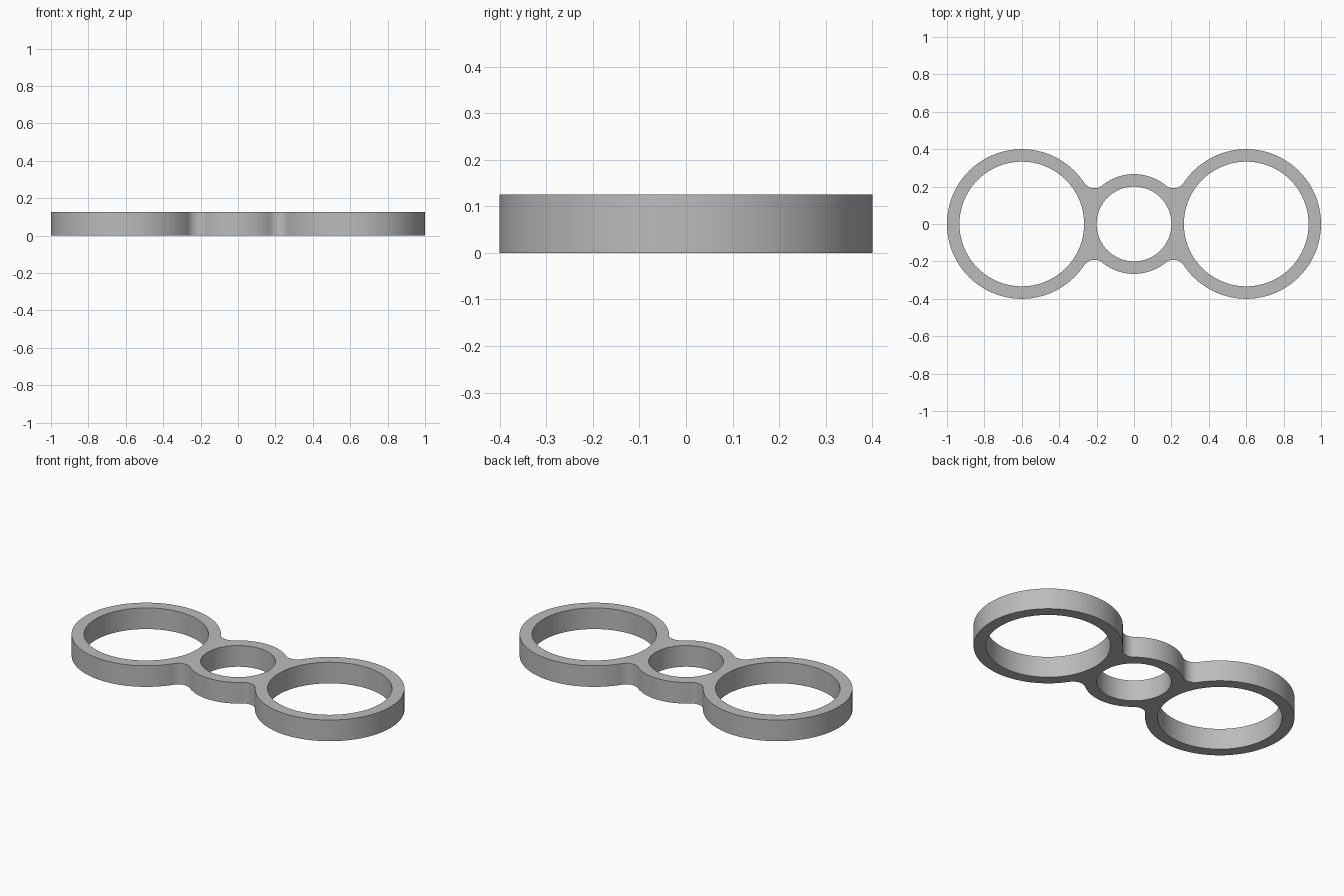
import bpy, bmesh
from math import sin, cos, sqrt, atan2, pi, tau

cube = bpy.data.objects.get("Cube")
if cube:
    bpy.data.objects.remove(cube, do_unlink=True)

HEIGHT = 0.125
SPACING = 0.6                        # side ring centres at +/- SPACING
SIDE_R, MID_R, WALL = 0.4, 0.2667, 0.0667
FILLET = 0.0667

# Centre of the fillet touching the middle and side rings
a, b = MID_R + FILLET, SIDE_R + FILLET
fx = (SPACING**2 + a * a - b * b) / (2 * SPACING)
fy = sqrt(a * a - fx * fx)
mid_ang = atan2(fy, fx)
side_ang = atan2(fy, fx - SPACING)


def arc(cx, cy, r, start, end, n):
    return [(cx + r * cos(start + (end - start) * i / n),
             cy + r * sin(start + (end - start) * i / n)) for i in range(n + 1)]


# Quarter of the outline, from the right tip to the top of the middle ring
quarter = arc(SPACING, 0, SIDE_R, 0, side_ang, 48)
quarter += arc(fx, fy, FILLET, side_ang - pi, mid_ang - pi, 16)[1:]
quarter += arc(0, 0, MID_R, mid_ang, pi / 2, 16)[1:]
half = quarter + [(-x, y) for x, y in quarter[-2::-1]]
outline = half + [(x, -y) for x, y in half[-2:0:-1]]

# Outline and three round holes
loops = [outline]
for cx, r in ((-SPACING, SIDE_R), (0, MID_R), (SPACING, SIDE_R)):
    loops.append(arc(cx, 0, r - WALL, 0, tau, 96)[:-1])

bm = bmesh.new()
edges = []
for loop in loops:
    vs = [bm.verts.new((x, y, 0)) for x, y in loop]
    edges += [bm.edges.new((v, vs[i - 1])) for i, v in enumerate(vs)]
bmesh.ops.triangle_fill(bm, edges=edges, use_beauty=True, normal=(0, 0, 1))

# Raise the flat plate into a solid
top = bmesh.ops.extrude_face_region(bm, geom=bm.faces[:], use_keep_orig=True)["geom"]
bmesh.ops.translate(bm, vec=(0, 0, HEIGHT),
                    verts=[v for v in top if isinstance(v, bmesh.types.BMVert)])
bmesh.ops.recalc_face_normals(bm, faces=bm.faces[:])
mesh = bpy.data.meshes.new("triple_ring_frame")
bm.to_mesh(mesh)
bm.free()

frame = bpy.data.objects.new("triple_ring_frame", mesh)
bpy.context.collection.objects.link(frame)

# Plain grey material
grey = bpy.data.materials.new("plain_grey")
grey.use_nodes = True
color = (0.5, 0.5, 0.5, 1)
grey.diffuse_color = color
grey.node_tree.nodes["Principled BSDF"].inputs["Base Color"].default_value = color
mesh.materials.append(grey)

bpy.ops.object.select_all(action="DESELECT")
frame.select_set(True)
bpy.context.view_layer.objects.active = frame
bpy.ops.object.shade_smooth_by_angle()
